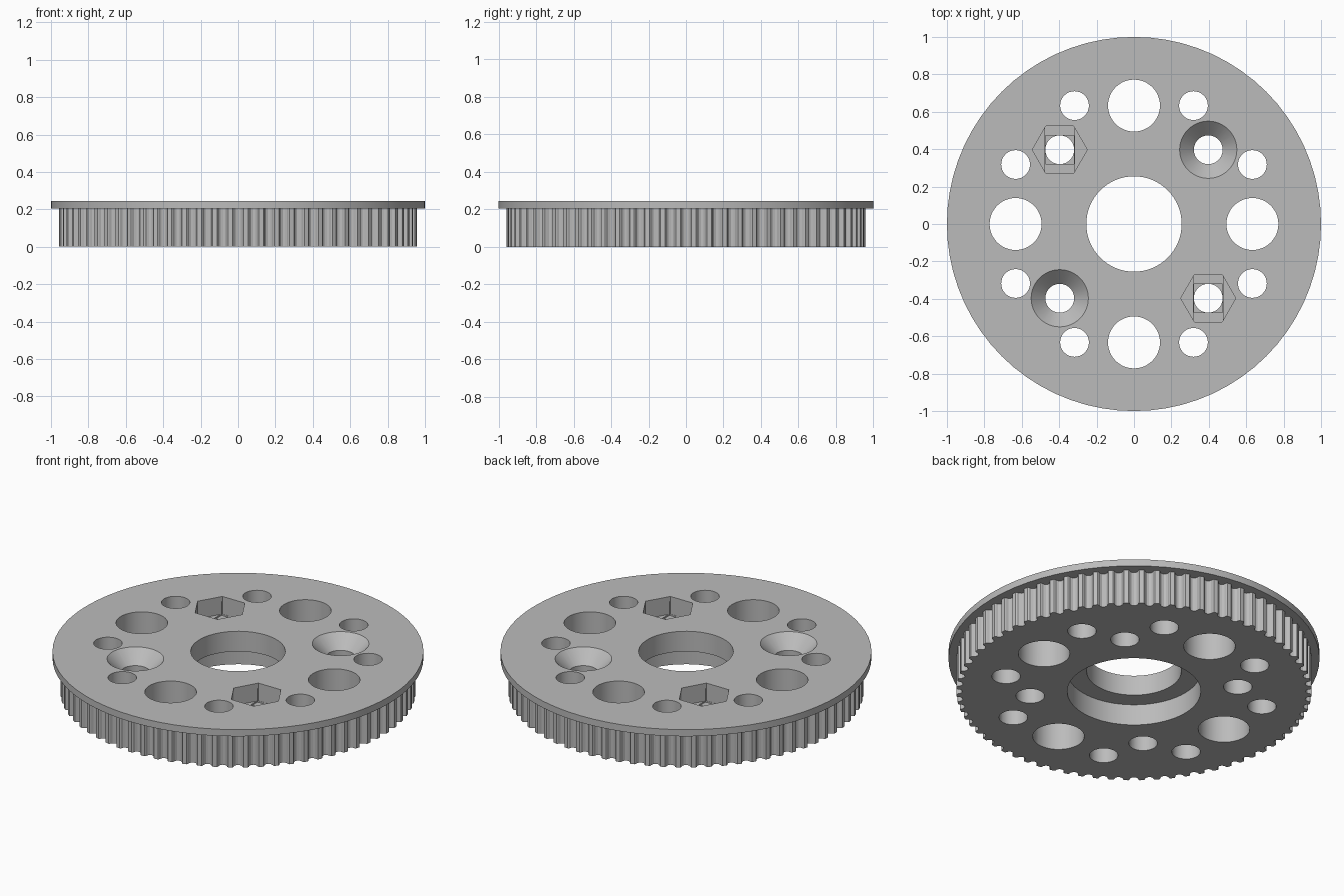
import bpy, bmesh
from math import sin, cos, pi, tau, radians

cube = bpy.data.objects.get("Cube")
if cube:
    bpy.data.objects.remove(cube, do_unlink=True)

HEIGHT, FLANGE_Z = 0.245, 0.205
TEETH, TOOTH_R = 72, 0.957
HOLE_R = 0.077

grey = bpy.data.materials.new("light_grey")
grey.use_nodes = True
colour = (0.5, 0.5, 0.5, 1)
grey.diffuse_color = colour
grey.node_tree.nodes["Principled BSDF"].inputs["Base Color"].default_value = colour


def circle(r, n, x=0, y=0):
    return [(x + r * cos(tau * i / n), y + r * sin(tau * i / n)) for i in range(n)]


def box(hx, hy, x, y):
    return [(x - hx, y - hy), (x + hx, y - hy), (x + hx, y + hy), (x - hx, y + hy)]


def prism(bm, low, z0, z1, high=None):
    """Closed solid between two matching outlines."""
    a = [bm.verts.new((x, y, z0)) for x, y in low]
    b = [bm.verts.new((x, y, z1)) for x, y in (high or low)]
    bm.faces.new(a[::-1])
    bm.faces.new(b)
    for i in range(len(a)):
        j = (i + 1) % len(a)
        bm.faces.new((a[i], a[j], b[j], b[i]))


def make(name, bm):
    mesh = bpy.data.meshes.new(name)
    bm.to_mesh(mesh)
    bm.free()
    mesh.materials.append(grey)
    ob = bpy.data.objects.new(name, mesh)
    bpy.context.scene.collection.objects.link(ob)
    return ob


# Toothed belt rim: rounded grooves repeated round the edge
half = [(0.030, 0), (0.0255, 0.004), (0.0235, 0.010), (0.021, 0.019), (0.0125, 0.028)]
groove = [(-t, d) for t, d in half] + [(0, 0.0316)] + half[::-1]
outline = []
for k in range(TEETH):
    for t, d in groove:
        a = tau * k / TEETH + t / TOOTH_R
        outline.append(((TOOTH_R - d) * cos(a), (TOOTH_R - d) * sin(a)))
bm = bmesh.new()
prism(bm, outline, 0, HEIGHT - 0.02)
pulley = make("pulley_wheel", bm)

# Flange disc
bm = bmesh.new()
prism(bm, circle(1, 72), FLANGE_Z, HEIGHT)
flange = make("flange", bm)

# Through holes: bore, four large, eight small, four bolt holes
holes = bmesh.new()
LOW, TOP = -0.1, HEIGHT + 0.1
prism(holes, circle(0.255, 64), LOW, TOP)
for x, y in circle(0.633, 4):
    prism(holes, circle(0.139, 48, x, y), LOW, TOP)
for sx in (-1, 1):
    for sy in (-1, 1):
        for x, y in ((0.318, 0.633), (0.633, 0.318), (0.397, 0.397)):
            prism(holes, circle(HOLE_R, 32, sx * x, sy * y), LOW, TOP)

# Recesses: bearing seat below, countersinks and nut pockets above
recesses, slots, squares = bmesh.new(), bmesh.new(), bmesh.new()
prism(recesses, circle(0.36, 64), LOW, 0.125)
NUT_Z, STEP = 0.14, 0.0085
for s in (-1, 1):
    x = 0.397 * s
    prism(recesses, circle(0.068, 48, x, x), HEIGHT - 0.085, HEIGHT + 0.01,
          circle(0.163, 48, x, x))
    prism(recesses, circle(0.147, 6, x, -x), NUT_Z, TOP)
    prism(slots, box(0.078, 0.126, x, -x), NUT_Z - STEP, HEIGHT - 0.03)
    prism(squares, box(0.0775, 0.0775, x, -x), NUT_Z - 2 * STEP, HEIGHT - 0.04)

tools = [(flange, 'UNION')]
for name, b in (("through_holes", holes), ("recesses", recesses),
                ("nut_slots", slots), ("nut_squares", squares)):
    tools.append((make(name, b), 'DIFFERENCE'))

# Combine into one solid and drop the cutters
for ob, op in tools:
    ob.hide_render = True
    mod = pulley.modifiers.new(ob.name, 'BOOLEAN')
    mod.object, mod.operation, mod.solver = ob, op, 'EXACT'
result = bpy.data.meshes.new_from_object(
    pulley.evaluated_get(bpy.context.evaluated_depsgraph_get()))
pulley.modifiers.clear()
pulley.data = result
result.name = "pulley_wheel"
for ob, op in tools:
    bpy.data.objects.remove(ob, do_unlink=True)

result.materials.clear()
result.materials.append(grey)
for p in result.polygons:
    p.material_index = 0

bpy.context.view_layer.objects.active = pulley
pulley.select_set(True)
bpy.ops.object.shade_smooth_by_angle(angle=radians(20))
